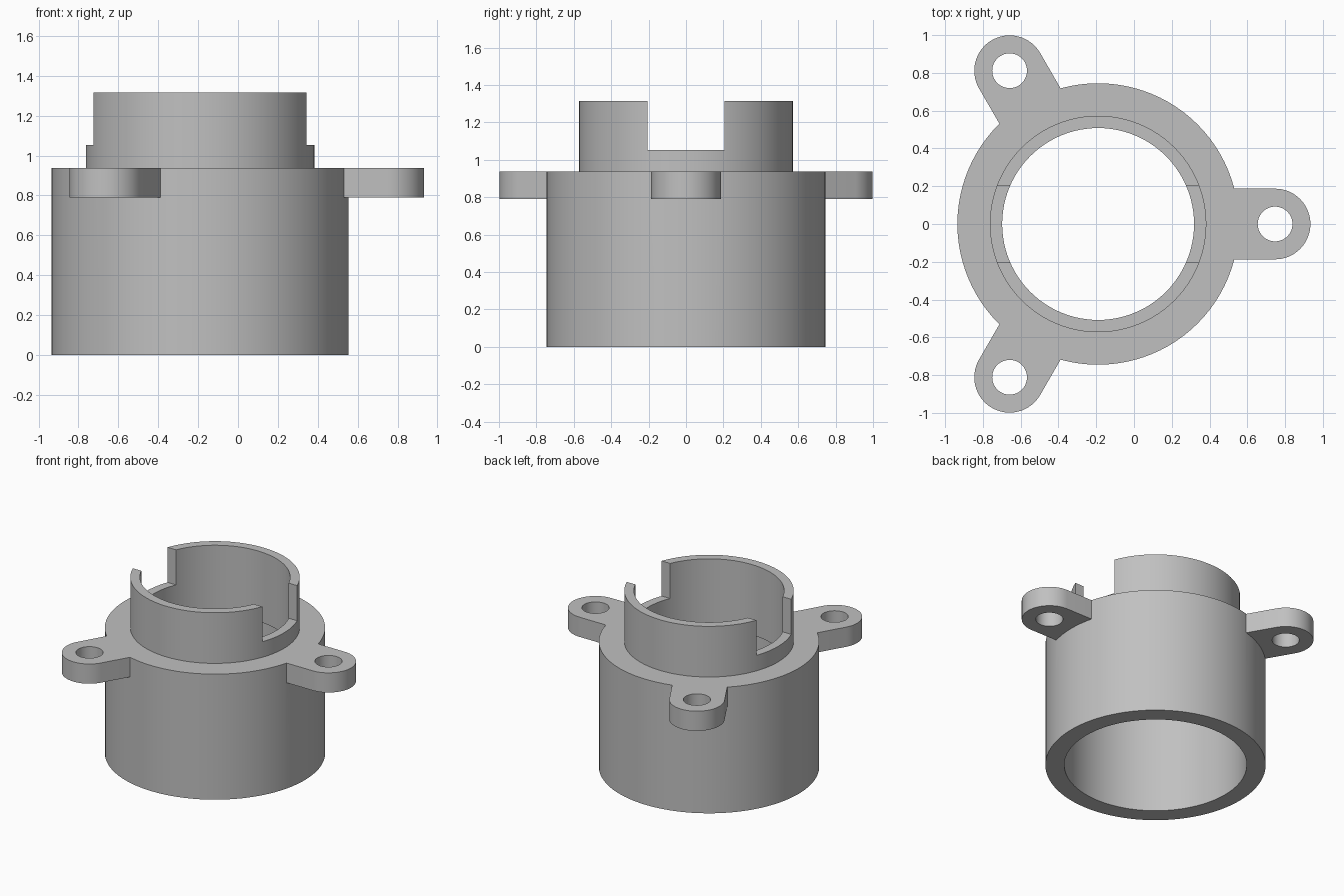
import bpy, bmesh, math
from mathutils import Matrix

if "Cube" in bpy.data.objects:
    bpy.data.objects.remove(bpy.data.objects["Cube"], do_unlink=True)

AXIS_X = -0.19                    # tube axis
SEGMENTS = 96
EAR_BOTTOM, RIM = 0.79, 0.937     # mounting ears and shoulder heights
EAR_REACH, EAR_R, HOLE_R = 0.937, 0.187, 0.092

grey = bpy.data.materials.new("light grey")
grey.use_nodes = True
colour = (0.53, 0.53, 0.53, 1)
grey.diffuse_color = colour
grey.node_tree.nodes["Principled BSDF"].inputs["Base Color"].default_value = colour


def finish(name, bm):
    bmesh.ops.recalc_face_normals(bm, faces=bm.faces)
    mesh = bpy.data.meshes.new(name)
    bm.to_mesh(mesh)
    bm.free()
    mesh.materials.append(grey)
    obj = bpy.data.objects.new(name, mesh)
    bpy.context.collection.objects.link(obj)
    return obj


def lathe(name, profile):
    bm = bmesh.new()
    rings = []
    for i in range(SEGMENTS):
        a = math.tau * i / SEGMENTS
        rings.append([bm.verts.new((r * math.cos(a), r * math.sin(a), z)) for r, z in profile])
    n = len(profile)
    for i, ring in enumerate(rings):
        after = rings[(i + 1) % SEGMENTS]
        for j in range(n):
            k = (j + 1) % n
            bm.faces.new((ring[j], after[j], after[k], ring[k]))
    return finish(name, bm)


def prism(name, outline, bottom, top, turn=0):
    bm = bmesh.new()
    base = bm.faces.new([bm.verts.new((x, y, bottom)) for x, y in outline])
    sides = bmesh.ops.extrude_face_region(bm, geom=[base])["geom"]
    bmesh.ops.translate(bm, vec=(0, 0, top - bottom),
                        verts=[v for v in sides if isinstance(v, bmesh.types.BMVert)])
    bmesh.ops.transform(bm, matrix=Matrix.Rotation(turn, 4, "Z"), verts=bm.verts)
    return finish(name, bm)


def arc(radius, start, end, steps):
    return [(EAR_REACH + radius * math.cos(start + (end - start) * i / steps),
             radius * math.sin(start + (end - start) * i / steps)) for i in range(steps + 1)]


def combine(target, tool, operation):
    mod = target.modifiers.new(tool.name, "BOOLEAN")
    mod.operation, mod.solver, mod.object = operation, "EXACT", tool
    bpy.context.view_layer.objects.active = target
    bpy.ops.object.modifier_apply(modifier=mod.name)
    bpy.data.objects.remove(tool, do_unlink=True)


# Stepped tube: wide body with a bore, shoulder, and narrow collar
housing = lathe("flanged_housing", [(0.617, 0), (0.745, 0), (0.745, RIM), (0.573, RIM),
                                    (0.573, 1.315), (0.508, 1.315),
                                    (0.508, EAR_BOTTOM), (0.617, EAR_BOTTOM)])

# Three drilled mounting ears
ear_outline = [(0.68, -EAR_R)] + arc(EAR_R, -math.pi / 2, math.pi / 2, 32) + [(0.68, EAR_R)]
hole_outline = arc(HOLE_R, 0, math.tau, 48)[:-1]
for i in range(3):
    turn = math.tau * i / 3
    combine(housing, prism("mounting_ear", ear_outline, EAR_BOTTOM, RIM, turn), "UNION")
    combine(housing, prism("screw_hole", hole_outline, EAR_BOTTOM - 0.1, RIM + 0.1, turn), "DIFFERENCE")

# Slot across the collar
slot = [(-1, -0.205), (1, -0.205), (1, 0.205), (-1, 0.205)]
combine(housing, prism("collar_slot", slot, 1.053, 1.5), "DIFFERENCE")

housing.location.x = AXIS_X
bpy.ops.object.select_all(action="DESELECT")
housing.select_set(True)
bpy.context.view_layer.objects.active = housing
bpy.ops.object.shade_smooth_by_angle(angle=math.radians(30))
